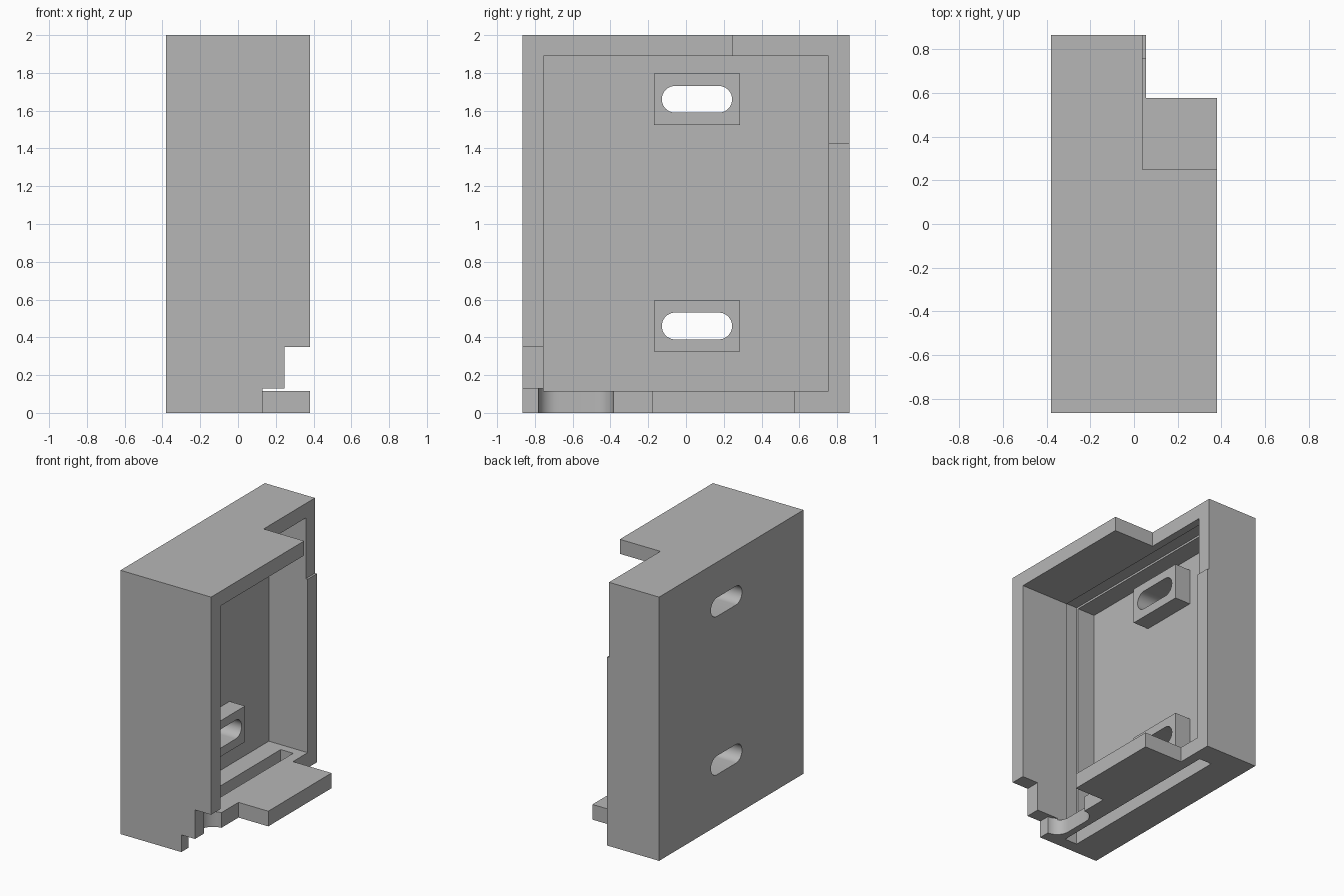
import bpy
import bmesh
import math
from mathutils import Vector

cube = bpy.data.objects.get("Cube")
if cube:
    bpy.data.objects.remove(cube, do_unlink=True)

grey = bpy.data.materials.new("plain_grey")
grey.use_nodes = True
colour = (0.47, 0.47, 0.47, 1)
grey.diffuse_color = colour
grey.node_tree.nodes["Principled BSDF"].inputs["Base Color"].default_value = colour


def add_object(name, bm):
    bmesh.ops.recalc_face_normals(bm, faces=bm.faces)
    mesh = bpy.data.meshes.new(name)
    bm.to_mesh(mesh)
    bm.free()
    mesh.materials.append(grey)
    obj = bpy.data.objects.new(name, mesh)
    bpy.context.collection.objects.link(obj)
    return obj


def box(name, xs, ys, zs):
    bm = bmesh.new()
    bmesh.ops.create_cube(bm, size=1)
    for v in bm.verts:
        v.co = [(r[0] + r[1]) / 2 + c * (r[1] - r[0]) for r, c in zip((xs, ys, zs), v.co)]
    return add_object(name, bm)


def capsule(name, centre, half_flat, radius, across, start, end, steps=20):
    """Stadium outline, straight along y, rounded along 'across', extruded along the third axis."""
    bm = bmesh.new()
    depth = Vector((1, 1, 1)) - Vector((0, 1, 0)) - across
    verts = []
    for side in (1, -1):
        for i in range(steps + 1):
            a = math.pi * i / steps - math.pi / 2
            along = side * (half_flat + radius * math.cos(a))
            p = Vector(centre) + Vector((0, along, 0)) + across * (side * radius * math.sin(a))
            verts.append(bm.verts.new(p + depth * start))
    face = bm.faces.new(verts)
    new = bmesh.ops.extrude_face_region(bm, geom=[face])["geom"]
    bmesh.ops.translate(bm, vec=depth * (end - start),
                        verts=[v for v in new if isinstance(v, bmesh.types.BMVert)])
    return add_object(name, bm)


def cut(target, cutter, keep=False):
    mod = target.modifiers.new("cut", "BOOLEAN")
    mod.operation = "DIFFERENCE"
    mod.solver = "EXACT"
    mod.object = cutter
    graph = bpy.context.evaluated_depsgraph_get()
    mesh = bpy.data.meshes.new_from_object(target.evaluated_get(graph))
    target.modifiers.clear()
    target.data = mesh
    if not keep:
        bpy.data.objects.remove(cutter, do_unlink=True)


X, Y, TOP = 0.38, 0.865, 2.0
INNER_Y, FLOOR, CEILING, PLATE = 0.755, 0.115, 1.89, -0.27
OUT = 1.2

housing = box("housing", (-X, X), (-Y, Y), (0, TOP))
cutters = [
    # open cavity
    ((PLATE, OUT), (-INNER_Y, INNER_Y), (FLOOR, CEILING)),
    # notch in the top and upper back wall
    ((0.04, OUT), (0.25, OUT), (1.43, 2.2)),
    # lowered back wall, leaving the bottom tab
    ((0.056, OUT), (0.578, OUT), (-0.1, 1.5)),
    # stepped lower front corner
    ((0.13, OUT), (-OUT, -0.18), (-0.1, 0.13)),
    ((0.245, OUT), (-OUT, -0.7), (0.1, 0.35)),
    # panel groove, open through the floor
    ((-0.125, -0.02), (-0.772, 0.69), (-0.1, 1.905)),
]
for ranges in cutters:
    cut(housing, box("cutter", *ranges))

# rounded recess in the floor edge
cut(housing, capsule("cutter", (0.13, -0.583, 0), 0.098, 0.1, Vector((1, 0, 0)), -0.1, 0.13))

# mounting bosses with slotted holes
parts = [housing]
for name, z in (("lower_boss", 0.46), ("upper_boss", 1.66)):
    boss = box(name, (PLATE - 0.03, -0.14), (-0.17, 0.285), (z - 0.136, z + 0.136))
    hole = capsule("cutter", (0, 0.058, z), 0.115, 0.071, Vector((0, 0, 1)), -0.6, 0)
    cut(housing, hole, keep=True)
    cut(boss, hole)
    parts.append(boss)

# smooth curves, sharp edges
bpy.ops.object.select_all(action="DESELECT")
for part in parts:
    part.select_set(True)
bpy.context.view_layer.objects.active = housing
bpy.ops.object.shade_smooth_by_angle(angle=math.radians(30))
